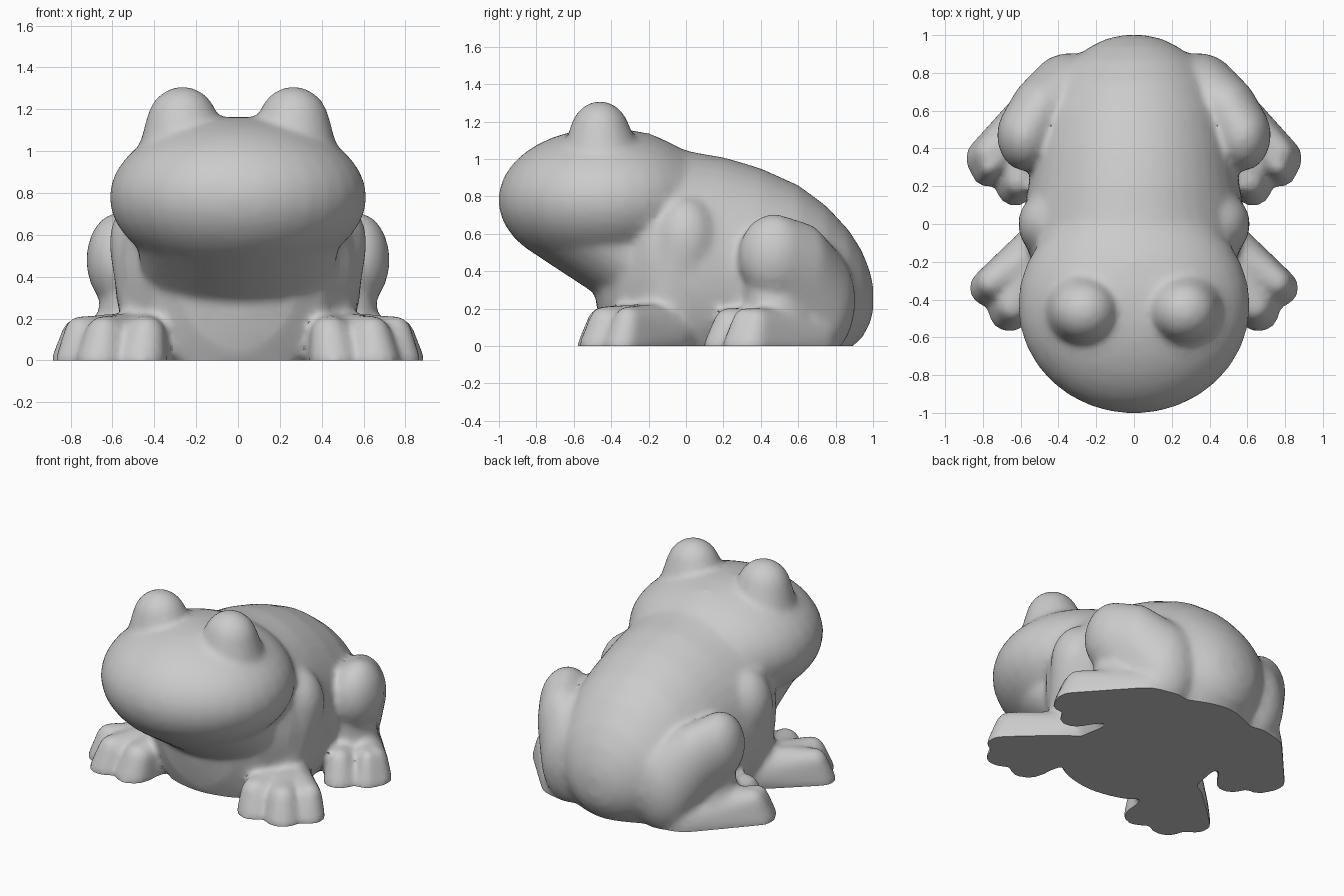
import bpy, bmesh, math
from mathutils import Matrix

old = bpy.data.objects.get("Cube")
if old:
    bpy.data.objects.remove(old, do_unlink=True)

bm = bmesh.new()


def add(part):
    """Put one closed part into the figure."""
    bmesh.ops.recalc_face_normals(part, faces=part.faces[:])
    tmp = bpy.data.meshes.new("tmp")
    part.to_mesh(tmp)
    part.free()
    bm.from_mesh(tmp)
    bpy.data.meshes.remove(tmp)


def hull(*blobs):
    """Convex skin around ellipsoids given as (centre, radii)."""
    part = bmesh.new()
    for c, r in blobs:
        m = Matrix.Translation(c) @ Matrix.Diagonal((*r, 1))
        bmesh.ops.create_uvsphere(part, u_segments=32, v_segments=18, radius=1, matrix=m)
    if len(blobs) > 1:
        pts = [v.co.copy() for v in part.verts]
        part.clear()
        for p in pts:
            part.verts.new(p)
        bmesh.ops.convex_hull(part, input=part.verts[:])
        bmesh.ops.delete(part, geom=[v for v in part.verts if not v.link_faces], context='VERTS')
    add(part)


def pair(*blobs):
    """Same part on both sides."""
    for s in (1, -1):
        hull(*[((c[0] * s, c[1], c[2]), r) for c, r in blobs])


def loft(sections, n=40):
    """Skin of oval rings along y, each (y, half width, bottom, top)."""
    part = bmesh.new()
    rings = []
    for y, w, lo, hi in sections:
        angles = [2 * math.pi * i / n for i in range(n)]
        rings.append([part.verts.new((w * math.cos(a), y,
                                      (lo + hi) / 2 + (hi - lo) / 2 * math.sin(a)))
                      for a in angles])
    for p, q in zip(rings, rings[1:]):
        for i in range(n):
            j = (i + 1) % n
            part.faces.new((p[i], p[j], q[j], q[i]))
    part.faces.new(rings[0])
    part.faces.new(rings[-1])
    add(part)


# Torso, running from chest to rump
loft([(-.48, .16, .22, .60), (-.44, .30, .05, .80), (-.36, .42, -.12, 1.0),
      (-.2, .54, -.22, 1.14), (-.1, .575, -.24, 1.09), (0, .59, -.25, 1.045),
      (.1, .58, -.25, 1.025), (.2, .56, -.24, 1.01), (.4, .53, -.22, .95),
      (.6, .49, -.2, .86), (.75, .43, -.18, .75), (.87, .33, -.02, .62),
      (.94, .23, .04, .51), (.98, .15, .11, .41), (1.0, .06, .18, .33)])

# Head, jaw sloping back into the chest, and chest narrowing to the base
hull(((0, -.43, .78), (.615, .575, .385)))
hull(((0, -.5, .66), (.50, .42, .25)), ((0, -.25, .42), (.46, .24, .25)))
hull(((0, -.25, .42), (.47, .25, .2)), ((0, -.2, .05), (.32, .24, .12)))

# Eye bumps
pair(((.265, -.46, 1.12), (.175, .165, .19)), ((.265, -.45, .98), (.215, .22, .16)))

# Front legs: shoulder to ankle
pair(((.43, .0, .56), (.185, .18, .24)), ((.45, -.07, .2), (.11, .18, .12)))

# Front feet with three spread toes
ankle = ((.46, -.11, .06), (.15, .15, .17))
for x, y, r in ((.775, -.34, .1), (.66, -.46, .115), (.46, -.465, .12)):
    pair(ankle, ((x, y, 0), (r, r, .06)), ((x - .02, y + .03, .13), (r * .78, r * .78, .085)))

# Thighs: hip, middle and knee
pair(((.575, .47, .48), (.15, .19, .225)), ((.49, .62, .42), (.16, .16, .24)),
     ((.34, .72, .24), (.21, .185, .3)))
# Shins tucked under the knee
pair(((.56, .44, .34), (.09, .12, .1)), ((.5, .5, .1), (.19, .19, .12)))

# Rear feet: heel and three toes
heel = ((.43, .66, .02), (.17, .15, .17))
for x, y, r in ((.78, .345, .115), (.785, .27, .075), (.63, .195, .105)):
    pair(heel, ((x, y, 0), (r, r, .06)), ((x - .02, y + .03, .12), (r * .75, r * .75, .085)))

mesh = bpy.data.meshes.new("frog_body")
bm.to_mesh(mesh)
bm.free()
frog = bpy.data.objects.new("frog_body", mesh)
bpy.context.collection.objects.link(frog)
bpy.context.view_layer.objects.active = frog
frog.select_set(True)

# Fuse all parts into one softly blended skin
rm = frog.modifiers.new("fuse", 'REMESH')
rm.mode = 'VOXEL'
rm.voxel_size = .02
sm = frog.modifiers.new("soften", 'SMOOTH')
sm.factor = .5
sm.iterations = 14
dc = frog.modifiers.new("lighten", 'DECIMATE')
dc.ratio = .4
for name in ("fuse", "soften", "lighten"):
    bpy.ops.object.modifier_apply(modifier=name)

# Flat base
bm = bmesh.new()
bm.from_mesh(frog.data)
bmesh.ops.bisect_plane(bm, geom=bm.verts[:] + bm.edges[:] + bm.faces[:],
                       plane_co=(0, 0, 0), plane_no=(0, 0, 1), clear_inner=True)
bmesh.ops.holes_fill(bm, edges=[e for e in bm.edges if e.is_boundary], sides=0)
bmesh.ops.recalc_face_normals(bm, faces=bm.faces[:])
bm.to_mesh(frog.data)
bm.free()

# Plain grey
mat = bpy.data.materials.new("grey")
mat.use_nodes = True
grey = (.6, .6, .6, 1)
mat.diffuse_color = grey
mat.node_tree.nodes["Principled BSDF"].inputs["Base Color"].default_value = grey
frog.data.materials.clear()
frog.data.materials.append(mat)

# Smooth skin, flat underside
bpy.ops.object.shade_smooth_by_angle(angle=math.radians(40))
for p in frog.data.polygons:
    if p.normal.z < -.99 and p.center.z < .001:
        p.use_smooth = False
